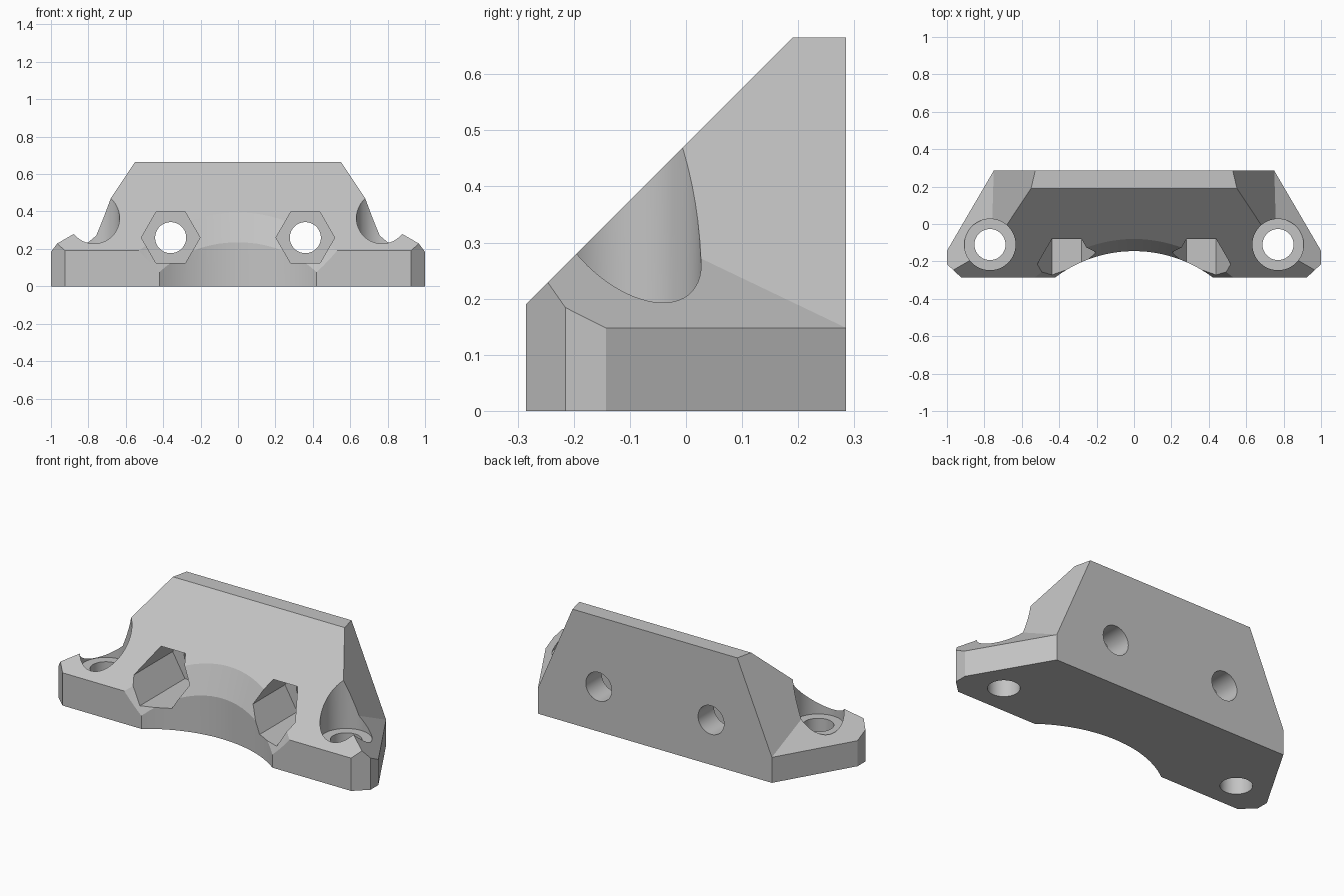
import bpy, bmesh, math
from mathutils import Matrix, Vector

old = bpy.data.objects.get("Cube")
if old:
    bpy.data.objects.remove(old, do_unlink=True)

grey = bpy.data.materials.new("plain grey")
grey.use_nodes = True
colour = (0.55, 0.55, 0.55, 1)
grey.diffuse_color = colour
grey.node_tree.nodes["Principled BSDF"].inputs["Base Color"].default_value = colour


def to_object(bm, name):
    bmesh.ops.recalc_face_normals(bm, faces=bm.faces[:])
    mesh = bpy.data.meshes.new(name)
    bm.to_mesh(mesh)
    bm.free()
    mesh.materials.append(grey)
    ob = bpy.data.objects.new(name, mesh)
    bpy.context.scene.collection.objects.link(ob)
    return ob


def slice_off(bm, point, normal):
    """Remove everything on the normal side of a plane and cap the cut."""
    geom = bm.verts[:] + bm.edges[:] + bm.faces[:]
    cut = bmesh.ops.bisect_plane(bm, geom=geom, plane_co=point,
                                 plane_no=Vector(normal).normalized(), clear_outer=True)
    edges = [e for e in cut["geom_cut"] if isinstance(e, bmesh.types.BMEdge)]
    bmesh.ops.edgeloop_fill(bm, edges=edges)


def cylinder(name, radius, depth, centre, tilt=0.0, sides=64):
    bm = bmesh.new()
    matrix = Matrix.Translation(centre) @ Matrix.Rotation(tilt, 4, "X")
    bmesh.ops.create_cone(bm, cap_ends=True, segments=sides, radius1=radius,
                          radius2=radius, depth=depth, matrix=matrix)
    return to_object(bm, name)


def subtract(body, cutter):
    cutter.hide_render = True
    mod = body.modifiers.new("cut", "BOOLEAN")
    mod.operation = "DIFFERENCE"
    mod.solver = "EXACT"
    mod.object = cutter
    bpy.context.view_layer.objects.active = body
    bpy.ops.object.modifier_apply(modifier=mod.name)
    bpy.data.objects.remove(cutter, do_unlink=True)


# Main block: footprint raised to full height, front sliced at 45 degrees
half = [(0.75, 0.285), (1, -0.143), (1, -0.215), (0.925, -0.285)]
outline = half + [(-x, y) for x, y in reversed(half)]
bm = bmesh.new()
base = bm.faces.new([bm.verts.new((x, y, 0)) for x, y in outline])
top = bmesh.ops.extrude_face_region(bm, geom=[base])["geom"]
bmesh.ops.translate(bm, vec=(0, 0, 0.665),
                    verts=[v for v in top if isinstance(v, bmesh.types.BMVert)])
bmesh.ops.recalc_face_normals(bm, faces=bm.faces[:])
slice_off(bm, (0, -0.285, 0.19), (0, -1, 1))
body = to_object(bm, "bracket_body")

# End shoulders: a wedge above the shallow chamfer and outside the steep flank
for s in (1, -1):
    bm = bmesh.new()
    bmesh.ops.create_cube(bm, size=4)
    corner = (0.75 * s, 0.285, 0.148)
    slice_off(bm, corner, (-0.8635 * s, -0.504, -1))
    slice_off(bm, corner, (-s, -0.235, -0.429))
    subtract(body, to_object(bm, "shoulder_cutter"))

# Curved front recess: upright bore below, leaning bore above
subtract(body, cylinder("upright_bore", 0.70, 3, (0, -0.845, 0), sides=128))
lean = math.atan(0.406)
radius = 1.3
subtract(body, cylinder("leaning_bore", radius, 6,
                        (0, -0.145 - radius / math.cos(lean), 0.235), -lean, 192))

for s in (1, -1):
    # Vertical screw holes with counterbores
    subtract(body, cylinder("counterbore", 0.137, 1, (0.77 * s, -0.11, 0.69)))
    subtract(body, cylinder("screw_hole", 0.083, 2, (0.77 * s, -0.11, 0)))
    # Horizontal bolt holes with hexagonal nut pockets
    pocket = cylinder("nut_pocket", 0.157, 1, (0, 0, 0), sides=6)
    pocket.data.transform(Matrix.Rotation(math.radians(30), 4, "Z"))
    if max(v.co.x for v in pocket.data.vertices) < 0.15:
        pocket.data.transform(Matrix.Rotation(math.radians(30), 4, "Z"))
    pocket.data.transform(Matrix.Translation((0.36 * s, -0.36, 0.26))
                          @ Matrix.Rotation(math.pi / 2, 4, "X"))
    subtract(body, pocket)
    subtract(body, cylinder("bolt_hole", 0.083, 2, (0.36 * s, 0, 0.26), math.pi / 2))

# Smooth bores, sharp edges elsewhere
bpy.ops.object.select_all(action="DESELECT")
body.select_set(True)
bpy.context.view_layer.objects.active = body
bpy.ops.object.shade_smooth_by_angle(angle=math.radians(15))
